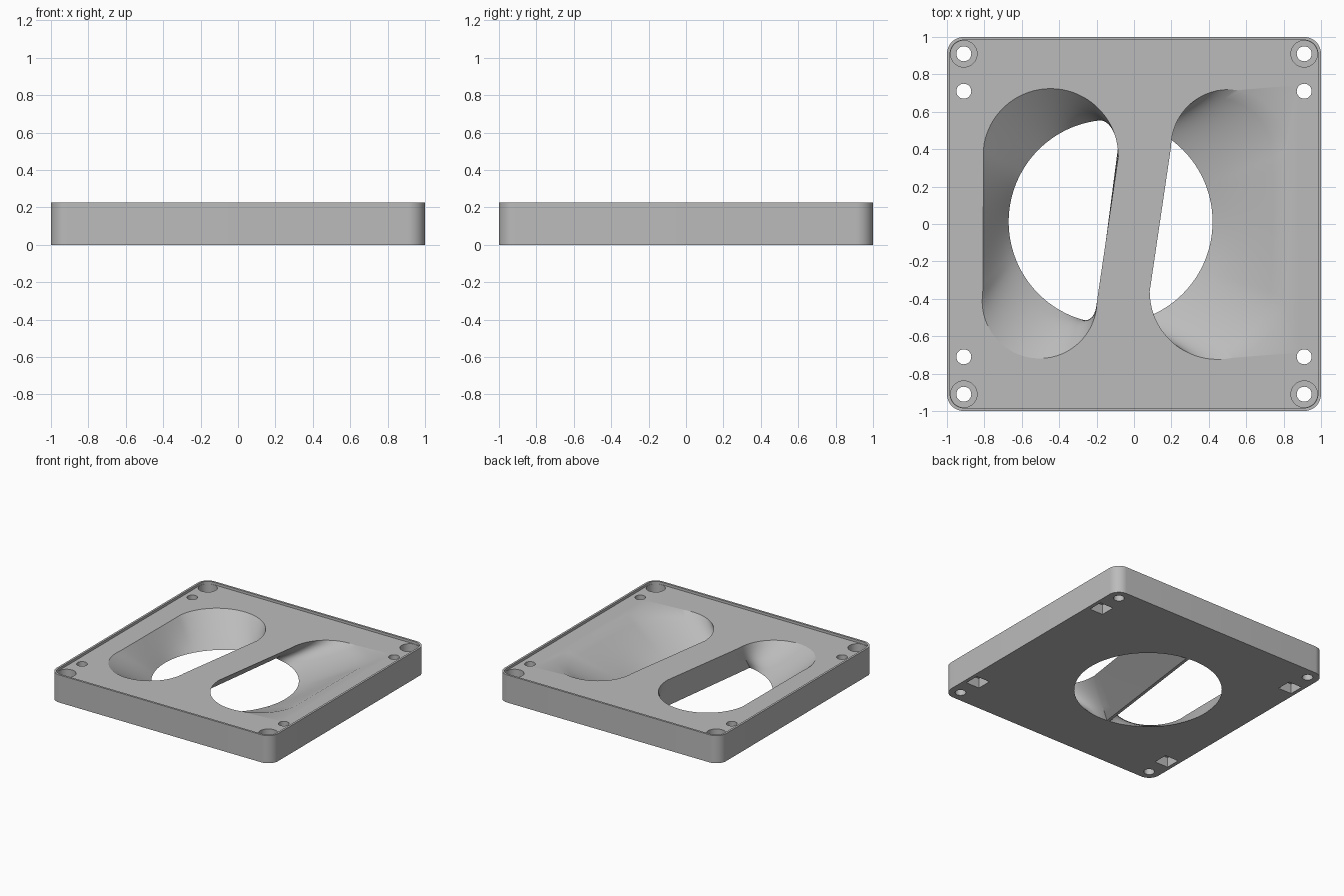
import bpy, bmesh, math
from mathutils import Vector

cube = bpy.data.objects.get("Cube")
if cube:
    bpy.data.objects.remove(cube, do_unlink=True)

HEIGHT, FLOOR = 0.225, 0.205
RIM_C = Vector((-0.125, 0.012))     # centre of the round lower opening
RIM_R, WALL = 0.545, 0.012          # its radius, half thickness of the divider

grey = bpy.data.materials.new("light_grey")
grey.use_nodes = True
colour = (0.5, 0.5, 0.5, 1)
grey.diffuse_color = colour
grey.node_tree.nodes["Principled BSDF"].inputs["Base Color"].default_value = colour


def stack(name, rings):
    """Closed solid from rings, each a (2D outline, z) pair."""
    bm = bmesh.new()
    loops = [[bm.verts.new((p[0], p[1], z)) for p in pts] for pts, z in rings]
    n = len(loops[0])
    bm.faces.new(loops[0][::-1])
    bm.faces.new(loops[-1])
    for a, b in zip(loops, loops[1:]):
        for i in range(n):
            j = (i + 1) % n
            bm.faces.new((a[i], a[j], b[j], b[i]))
    bmesh.ops.recalc_face_normals(bm, faces=bm.faces)
    me = bpy.data.meshes.new(name)
    bm.to_mesh(me)
    bm.free()
    me.materials.append(grey)
    ob = bpy.data.objects.new(name, me)
    bpy.context.collection.objects.link(ob)
    return ob


def arc(c, r, a0, a1, n):
    return [Vector((c[0] + r * math.cos(a0 + (a1 - a0) * i / n),
                    c[1] + r * math.sin(a0 + (a1 - a0) * i / n))) for i in range(n + 1)]


def rounded_square(half, r):
    k, pts = half - r, []
    for q, (sx, sy) in enumerate(((1, 1), (-1, 1), (-1, -1), (1, -1))):
        pts += arc((sx * k, sy * k), r, q * math.pi / 2, (q + 1) * math.pi / 2, 12)
    return pts


def resample(path, n):
    """n + 1 evenly spaced points along an open path."""
    d = [0]
    for a, b in zip(path, path[1:]):
        d.append(d[-1] + (b - a).length)
    out, k = [], 0
    for i in range(n + 1):
        t = d[-1] * i / n
        while k < len(path) - 2 and d[k + 1] < t:
            k += 1
        out.append(path[k].lerp(path[k + 1], (t - d[k]) / (d[k + 1] - d[k])))
    return out


def cut(ob, cutter):
    cutter.hide_render = True
    mod = ob.modifiers.new("cut", "BOOLEAN")
    mod.operation, mod.solver, mod.object = "DIFFERENCE", "EXACT", cutter
    bpy.context.view_layer.objects.active = ob
    bpy.ops.object.modifier_apply(modifier=mod.name)
    bpy.data.objects.remove(cutter, do_unlink=True)


def duct(side):
    """Tapered slot on top, blending into one half of the round opening."""
    # For the -x slot; the other slot is the same turned half way round
    big, rb, small, rs = Vector((-0.446, 0.362)), 0.362, Vector((-0.505, -0.412)), 0.307
    axis = big - small
    tilt = math.atan2(-axis.x, axis.y)
    spread = math.asin((rb - rs) / axis.length)
    a0, a1 = tilt + spread, tilt + math.pi - spread
    path = arc(big, rb, a0, a1, 48) + arc(small, rs, a1, a0 + 2 * math.pi, 48)
    top = resample(path, 96)
    top += resample([top[-1], top[0]], 12)[1:-1]
    if side > 0:
        top = [-p for p in top]
    # Half circle whose straight side lies along the divider
    lean = math.radians(-7.4) + (math.pi if side > 0 else 0)
    gap = math.asin(WALL / RIM_R)
    low = arc(RIM_C, RIM_R, lean + math.pi / 2 + gap, lean + 1.5 * math.pi - gap, 96)
    low += resample([low[-1], low[0]], 12)[1:-1]
    steps = 6
    rings = [(low, -0.1)]
    for i in range(steps + 1):
        t = i / steps
        rings.append(([a.lerp(b, t) for a, b in zip(low, top)], FLOOR * t))
    return stack("duct_cutter", rings + [(top, 0.3)])


# Plate with a thin raised lip
plate = stack("adapter_plate", [(rounded_square(1, 0.09), 0), (rounded_square(1, 0.09), HEIGHT)])
inner = rounded_square(0.983, 0.073)
cut(plate, stack("lip_cutter", [(inner, FLOOR), (inner, 0.3)]))

# Two air ducts
for s in (-1, 1):
    cut(plate, duct(s))

# Corner screw holes with counterbores, and bolt holes with square nut pockets
for sx in (-1, 1):
    for sy in (-1, 1):
        x = 0.91 * sx
        for y, r, z in ((0.91, 0.04, -0.1), (0.91, 0.071, 0.12), (0.71, 0.04, -0.1)):
            ring = arc((x, y * sy), r, 0, 2 * math.pi, 32)[:-1]
            cut(plate, stack("hole_cutter", [(ring, z), (ring, 0.3)]))
        pocket = arc((x, 0.71 * sy), 0.085, math.pi / 4, 2.25 * math.pi, 4)[:-1]
        cut(plate, stack("pocket_cutter", [(pocket, -0.1), (pocket, 0.08)]))

bpy.ops.object.select_all(action="DESELECT")
plate.select_set(True)
bpy.context.view_layer.objects.active = plate
bpy.ops.object.shade_smooth_by_angle(angle=math.radians(30))
